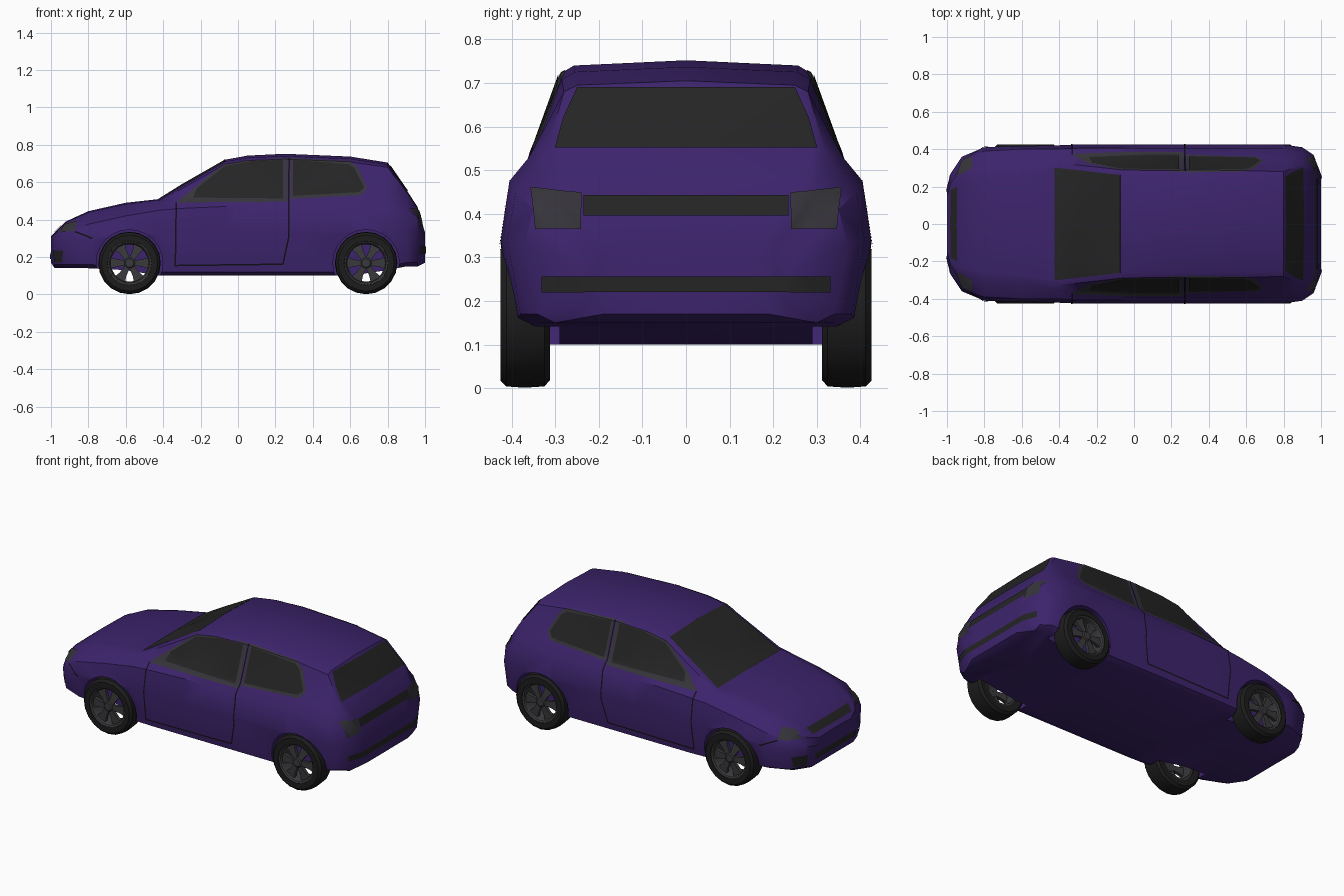
import bpy, bmesh, math
from mathutils import Vector, Matrix

if "Cube" in bpy.data.objects:
    bpy.data.objects.remove(bpy.data.objects["Cube"], do_unlink=True)


def material(name, color):
    m = bpy.data.materials.new(name)
    m.use_nodes = True
    m.diffuse_color = (*color, 1)
    m.node_tree.nodes["Principled BSDF"].inputs["Base Color"].default_value = (*color, 1)
    return m


PAINT = material("purple paint", (0.046, 0.017, 0.15))
GLASS = material("dark glass", (0.018, 0.018, 0.018))
RUBBER = material("black rubber", (0.012, 0.012, 0.012))
ALLOY = material("dark alloy", (0.042, 0.042, 0.046))
TRIM = material("grey trim", (0.036, 0.034, 0.042))
SEAM = material("black seam", (0.006, 0.005, 0.008))


def make_object(name, bm, mat, angle=35):
    mesh = bpy.data.meshes.new(name)
    bm.to_mesh(mesh)
    bm.free()
    mesh.materials.append(mat)
    ob = bpy.data.objects.new(name, mesh)
    bpy.context.collection.objects.link(ob)
    bpy.ops.object.select_all(action='DESELECT')
    ob.select_set(True)
    bpy.context.view_layer.objects.active = ob
    bpy.ops.object.shade_smooth_by_angle(angle=math.radians(angle))
    return ob


# Body shell: length, floor, half width, shoulder, belt, roof half width, roof edge, crown
STATIONS = [
    (-1.0, .17, .20, .27, .29, .15, .305, .31),
    (-.98, .14, .27, .28, .31, .22, .325, .33),
    (-.92, .14, .36, .33, .36, .26, .38, .39),
    (-.8, .14, .41, .375, .405, .29, .43, .445),
    (-.6, .13, .42, .42, .45, .3, .475, .49),
    (-.42, .1, .42, .45, .485, .325, .5, .51),
    (-.3, .1, .425, .46, .505, .315, .565, .585),
    (-.07, .1, .425, .47, .515, .29, .695, .72),
    (.05, .1, .425, .47, .52, .287, .715, .742),
    (.25, .1, .425, .47, .52, .287, .722, .752),
    (.6, .1, .425, .475, .525, .285, .708, .737),
    (.8, .13, .425, .475, .53, .28, .68, .705),
    (.9, .15, .41, .45, .5, .32, .54, .56),
    (.96, .15, .37, .41, .44, .29, .458, .468),
    (1.0, .17, .26, .29, .31, .2, .325, .33),
]


def section(x, floor, w, shoulder, belt, roof_w, roof_z, crown):
    mid = min(.34, (floor + shoulder) / 2 + .05)
    half = [(w - .07, floor), (w - .03, floor + .02), (w, mid), (w - .02, shoulder),
            (max(w - .065, roof_w), belt), (roof_w, roof_z),
            (roof_w - .03, roof_z + .6 * (crown - roof_z))]
    ring = half + [(0, crown)] + [(-y, z) for y, z in reversed(half)] + [(0, floor)]
    return [Vector((x, y, z)) for y, z in ring]


shell = bmesh.new()
rings = [[shell.verts.new(p) for p in section(*s)] for s in STATIONS]
for a, b in zip(rings, rings[1:]):
    n = len(a)
    for i in range(n):
        j = (i + 1) % n
        shell.faces.new((a[i], a[j], b[j], b[i]))
shell.faces.new(rings[0])
shell.faces.new(rings[-1])
bmesh.ops.recalc_face_normals(shell, faces=shell.faces)
bmesh.ops.triangulate(shell, faces=shell.faces)

body = make_object("body", shell.copy(), PAINT)

# Wheel arches
AXLES = {"front": -.58, "rear": .685}
AXLE_Z = .168
SIDES = {"right": -1, "left": 1}
for x in AXLES.values():
    for side in SIDES.values():
        bm = bmesh.new()
        bmesh.ops.create_cone(bm, cap_ends=True, segments=24, radius1=.178, radius2=.178, depth=.3,
                              matrix=Matrix.Translation((x, side * .44, AXLE_Z)) @ Matrix.Rotation(math.pi / 2, 4, 'X'))
        cutter = make_object("arch_cutter", bm, PAINT)
        cutter.hide_render = True
        mod = body.modifiers.new("arch", 'BOOLEAN')
        mod.operation, mod.solver, mod.object = 'DIFFERENCE', 'EXACT', cutter
        bpy.context.view_layer.objects.active = body
        bpy.ops.object.modifier_apply(modifier=mod.name)
        bpy.data.objects.remove(cutter, do_unlink=True)
bpy.ops.object.select_all(action='DESELECT')
body.select_set(True)
bpy.context.view_layer.objects.active = body
bpy.ops.object.shade_smooth_by_angle(angle=math.radians(35))


def panel(name, outline, direction, mat, lift=.004, facing=.4):
    """Trim a patch of the shell to a convex outline seen along a direction, and lift it."""
    d = Vector(direction)
    axis = max(range(3), key=lambda i: abs(d[i]))
    u, v = [i for i in range(3) if i != axis]
    area = sum(a[0] * b[1] - b[0] * a[1] for a, b in zip(outline, outline[1:] + outline[:1]))
    if area < 0:
        outline = outline[::-1]
    bm = shell.copy()
    bm.normal_update()
    away = [f for f in bm.faces if f.normal.dot(d) < facing]
    bmesh.ops.delete(bm, geom=away, context='FACES')
    for a, b in zip(outline, outline[1:] + outline[:1]):
        co, no = Vector((0, 0, 0)), Vector((0, 0, 0))
        co[u], co[v] = a
        no[u], no[v] = b[1] - a[1], a[0] - b[0]
        bmesh.ops.bisect_plane(bm, geom=bm.verts[:] + bm.edges[:] + bm.faces[:],
                               plane_co=co, plane_no=no, clear_outer=True)
    bm.normal_update()
    for vert, normal in [(p, p.normal.copy()) for p in bm.verts]:
        vert.co += normal * lift
    return make_object(name, bm, mat)


def stroke(a, b, width=.008):
    p, q = Vector(a), Vector(b)
    off = (q - p).orthogonal().normalized() * width / 2
    return [tuple(p + off), tuple(q + off), tuple(q - off), tuple(p - off)]


def symmetric(half):
    return half + [(-a, b) for a, b in reversed(half)]


# Side windows, frames, headlights and door seams
SIDE_PANELS = [
    ("front_window_frame", [(-.33, .49), (-.06, .712), (.1, .725), (.265, .728), (.265, .495)], TRIM, .002, .5),
    ("front_window", [(-.24, .515), (-.22, .565), (-.07, .685), (.08, .712), (.24, .718), (.24, .51)], GLASS, .005, .5),
    ("rear_window_frame", [(.28, .51), (.28, .728), (.6, .71), (.64, .68), (.69, .57), (.66, .53)], TRIM, .002, .5),
    ("rear_window", [(.295, .525), (.295, .718), (.59, .695), (.62, .675), (.675, .57), (.65, .545)], GLASS, .005, .5),
    ("headlight", [(-.955, .328), (-.925, .375), (-.86, .39), (-.87, .34)], TRIM, .004, .12),
]
SEAMS = [((-.335, .15), (-.33, .49)), ((-.335, .155), (.24, .162)), ((.24, .162), (.27, .3)),
         ((.27, .3), (.273, .725)), ((-.87, .335), (-.78, .3))]
for label, side in SIDES.items():
    for name, outline, mat, lift, facing in SIDE_PANELS:
        panel(f"{label}_{name}", outline, (0, side, 0), mat, lift, facing)
    for i, (a, b) in enumerate(SEAMS):
        panel(f"{label}_door_seam_{i + 1}", stroke(a, b), (0, side, 0), SEAM, .004, .3)
    # Tail lamps and lower bumper vents
    lamp = [(.24, .365), (.24, .448), (.355, .46), (.345, .365)]
    panel(f"{label}_tail_lamp", [(side * a, b) for a, b in lamp], (1, 0, 0), TRIM, .004, .2)
    vent = [(.245, .17), (.245, .235), (.33, .235), (.31, .17)]
    panel(f"{label}_bumper_vent", [(side * a, b) for a, b in vent], (-1, 0, 0), GLASS, .004, .2)

# Windscreen, rear glass, grilles and tail strips
panel("windscreen", [(-.425, -.3), (-.425, .3), (-.07, .262), (-.07, -.262)], (0, 0, 1), GLASS)
panel("rear_glass", symmetric([(.3, .55), (.28, .62), (.25, .688)]), (1, 0, 0), GLASS)
panel("tail_strip", symmetric([(.235, .395), (.235, .442)]), (1, 0, 0), GLASS)
panel("rear_bumper_strip", symmetric([(.33, .22), (.33, .256)]), (1, 0, 0), GLASS, .004, .2)
panel("grille", symmetric([(.18, .33), (.2, .365)]), (-1, 0, 0), GLASS, .004, .2)
panel("lower_intake", symmetric([(.19, .19), (.19, .225)]), (-1, 0, 0), GLASS, .004, .2)
shell.free()


def lathe(name, profile, mat, side, x, steps=20):
    """Revolve a closed radius and depth profile around the axle."""
    bm = bmesh.new()
    loops = []
    for k in range(steps):
        t = 2 * math.pi * k / steps
        loops.append([bm.verts.new((x + r * math.cos(t), side * y, AXLE_Z + r * math.sin(t))) for r, y in profile])
    for a, b in zip(loops, loops[1:] + loops[:1]):
        for i in range(len(profile)):
            j = (i + 1) % len(profile)
            bm.faces.new((a[i], a[j], b[j], b[i]))
    bmesh.ops.recalc_face_normals(bm, faces=bm.faces)
    return make_object(name, bm, mat)


def spokes(name, side, x, count=6):
    bm = bmesh.new()
    for k in range(count):
        turn = Matrix.Rotation(2 * math.pi * k / count, 4, 'Y')
        flat = [(.02, -.014), (.07, -.02), (.113, -.035), (.113, .035), (.07, .02), (.02, .014)]
        face = bm.faces.new([bm.verts.new(turn @ Vector((r, side * (.412 - r * .05), w))) for r, w in flat])
        ext = bmesh.ops.extrude_face_region(bm, geom=[face], use_keep_orig=True)
        for vert in [g for g in ext["geom"] if isinstance(g, bmesh.types.BMVert)]:
            vert.co.y -= side * .02
    bmesh.ops.translate(bm, verts=bm.verts, vec=(x, 0, AXLE_Z))
    bmesh.ops.recalc_face_normals(bm, faces=bm.faces)
    return make_object(name, bm, mat=ALLOY)


# Wheels
TYRE = [(.112, .315), (.15, .312), (.164, .325), (.167, .37), (.164, .412), (.15, .426), (.118, .426), (.112, .41)]
RIM = [(.1, .32), (.114, .32), (.12, .425), (.108, .418), (.1, .4)]
HUB = [(.001, .385), (.032, .385), (.032, .408), (.022, .416), (.001, .416)]
for end, x in AXLES.items():
    for label, side in SIDES.items():
        prefix = f"{end}_{label}"
        lathe(f"{prefix}_tyre", TYRE, RUBBER, side, x)
        lathe(f"{prefix}_rim", RIM, ALLOY, side, x)
        lathe(f"{prefix}_hub", HUB, ALLOY, side, x)
        spokes(f"{prefix}_spokes", side, x)
